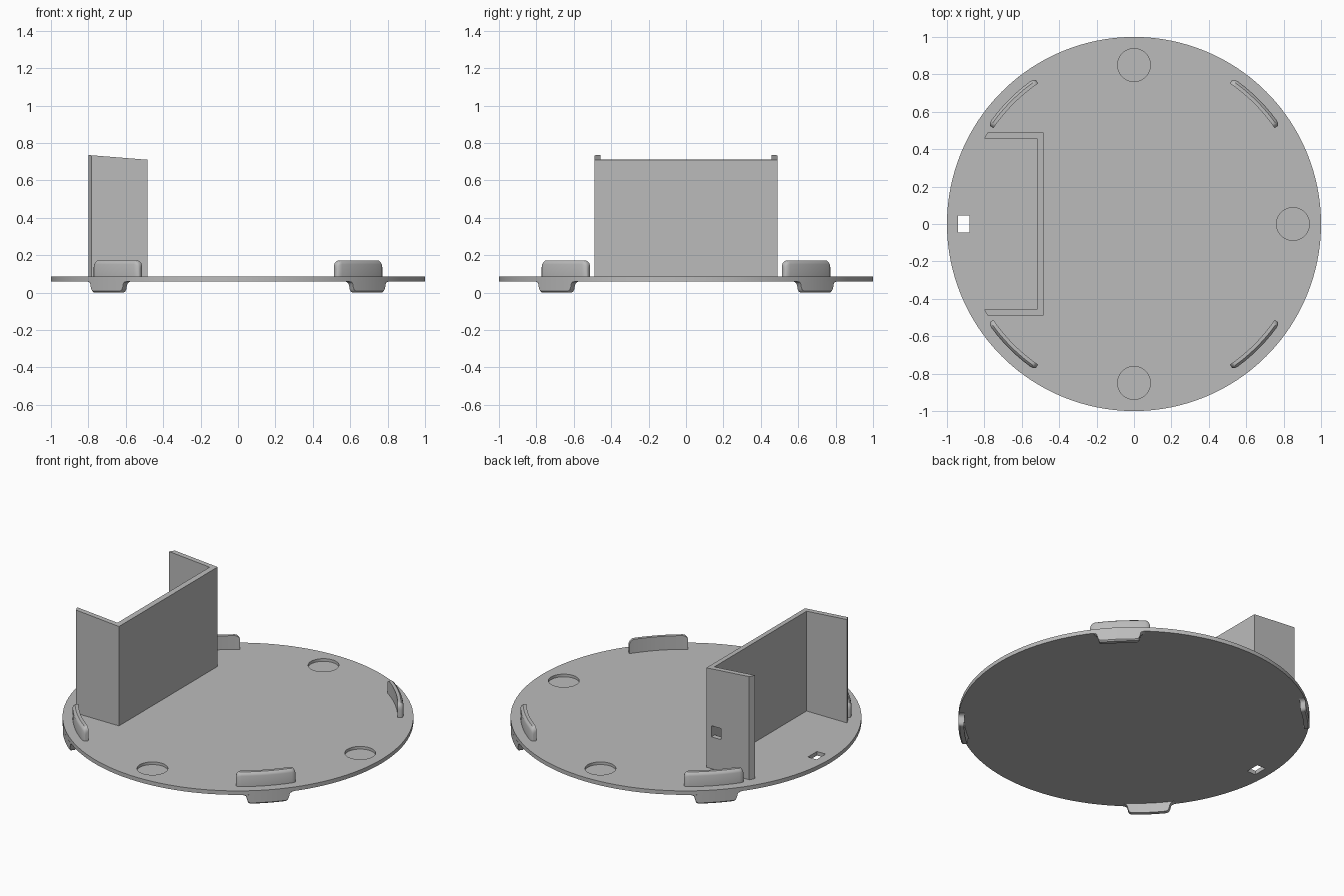
import bpy, bmesh, math
from mathutils import Matrix

old = bpy.data.objects.get("Cube")
if old:
    bpy.data.objects.remove(old)

grey = bpy.data.materials.new("plain_grey")
grey.use_nodes = True
COLOUR = (0.5, 0.5, 0.5, 1)
grey.diffuse_color = COLOUR
grey.node_tree.nodes["Principled BSDF"].inputs["Base Color"].default_value = COLOUR

DISC_LOW, DISC_TOP = 0.06, 0.085


def finish(name, bm, smooth=False):
    bmesh.ops.recalc_face_normals(bm, faces=bm.faces)
    mesh = bpy.data.meshes.new(name)
    bm.to_mesh(mesh)
    bm.free()
    mesh.materials.append(grey)
    obj = bpy.data.objects.new(name, mesh)
    bpy.context.collection.objects.link(obj)
    if smooth:
        shade(obj)
    return obj


def activate(obj):
    bpy.ops.object.select_all(action='DESELECT')
    obj.select_set(True)
    bpy.context.view_layer.objects.active = obj


def shade(obj):
    activate(obj)
    bpy.ops.object.shade_smooth_by_angle(angle=math.radians(35))


def cylinder(name, x, y, radius, low, high, sides):
    bm = bmesh.new()
    bmesh.ops.create_cone(bm, cap_ends=True, segments=sides, radius1=radius, radius2=radius,
                          depth=high - low, matrix=Matrix.Translation((x, y, (low + high) / 2)))
    return finish(name, bm)


def box(name, low, high):
    bm = bmesh.new()
    bmesh.ops.create_cube(bm, size=1)
    for v in bm.verts:
        v.co = [(a + b) / 2 + c * (b - a) for a, b, c in zip(low, high, v.co)]
    return finish(name, bm)


def cut(obj, cutter):
    cutter.hide_render = True
    mod = obj.modifiers.new("cut", 'BOOLEAN')
    mod.operation, mod.solver, mod.object = 'DIFFERENCE', 'EXACT', cutter
    activate(obj)
    bpy.ops.object.modifier_apply(modifier=mod.name)
    bpy.data.objects.remove(cutter)


def arc_solid(name, centre, columns):
    """Loft (radius, z) sections placed at angles around the disc axis."""
    bm = bmesh.new()
    rings = []
    for angle, section in columns:
        a = math.radians(centre + angle)
        rings.append([bm.verts.new((r * math.cos(a), r * math.sin(a), z)) for r, z in section])
    for one, two in zip(rings, rings[1:]):
        for i in range(len(one)):
            j = (i + 1) % len(one)
            bm.faces.new((one[i], one[j], two[j], two[i]))
    bm.faces.new(rings[0])
    bm.faces.new(rings[-1])
    return finish(name, bm, True)


# Round base with three shallow round pockets and one slot
base = cylinder("base_disc", 0, 0, 1, DISC_LOW, DISC_TOP, 128)
for x, y in ((0, 0.85), (0, -0.85), (0.85, 0)):
    cut(base, cylinder("pocket_cutter", x, y, 0.088, DISC_TOP - 0.017, 0.2, 48))
cut(base, box("slot_cutter", (-0.94, -0.045, 0), (-0.88, 0.045, 0.2)))
shade(base)

# Three-sided upright holder with chamfered ends and a sloping top
half = [(-0.8, 0.458), (-0.783, 0.49), (-0.485, 0.49)]
outline = half + [(x, -y) for x, y in reversed(half)]
outline += [(-0.518, -0.458), (-0.518, 0.458)]
outline.insert(6, outline[0][:1] + (-0.458,)) if outline[5] != (-0.8, -0.458) else None
bm = bmesh.new()
low = [bm.verts.new((x, y, DISC_TOP)) for x, y in outline]
top = [bm.verts.new((x, y, 0.71 - (x + 0.485) * 0.08)) for x, y in outline]
bm.faces.new(low)
bm.faces.new(top)
for i in range(len(low)):
    j = (i + 1) % len(low)
    bm.faces.new((low[i], low[j], top[j], top[i]))
holder = finish("holder_wall", bm)
cut(holder, box("window_cutter", (-0.585, 0.4, 0.285), (-0.52, 0.6, 0.355)))

# Four clips: a rounded upper lip and a flared lower tab on the rim
LIP_HALF, CORNER = 10.7, 1.9
lip = []
steps = [LIP_HALF - CORNER * (1 - math.cos(math.radians(d))) for d in range(0, 91, 15)]
for n, a in enumerate(steps):
    s = math.sin(math.radians(n * 15))
    lip.append((a, 0.14 + 0.031 * s, 0.93 + 0.013 * s))
lip += [(a, 0.171, 0.943) for a in (6, 3)]
lip = lip + [(0, 0.171, 0.943)] + [(-a, z, r) for a, z, r in reversed(lip)]
lip_columns = [(a, [(0.91, DISC_TOP), (r, DISC_TOP), (r, z - 0.02), (r - 0.004, z - 0.009),
                    (r - 0.014, z), (0.91, z)]) for a, z, r in lip]

tab = [(8.6, 0.059), (8, 0.056), (7.5, 0.05), (7.2, 0.04), (6.9, 0.018),
       (6.6, 0.007), (6, 0.001), (5.4, 0), (2.7, 0)]
tab = tab + [(0, 0)] + [(-a, z) for a, z in reversed(tab)]
tab_columns = []
for a, z in tab:
    b = min(0.008, (DISC_LOW - z) / 2)
    tab_columns.append((a, [(0.968, DISC_LOW), (1, DISC_LOW), (1, z + b), (1 - b, z), (0.968, z)]))

for centre, place in ((45, "back_left"), (135, "back_right"), (225, "front_right"), (315, "front_left")):
    arc_solid("upper_lip_" + place, centre, lip_columns)
    arc_solid("lower_tab_" + place, centre, tab_columns)
